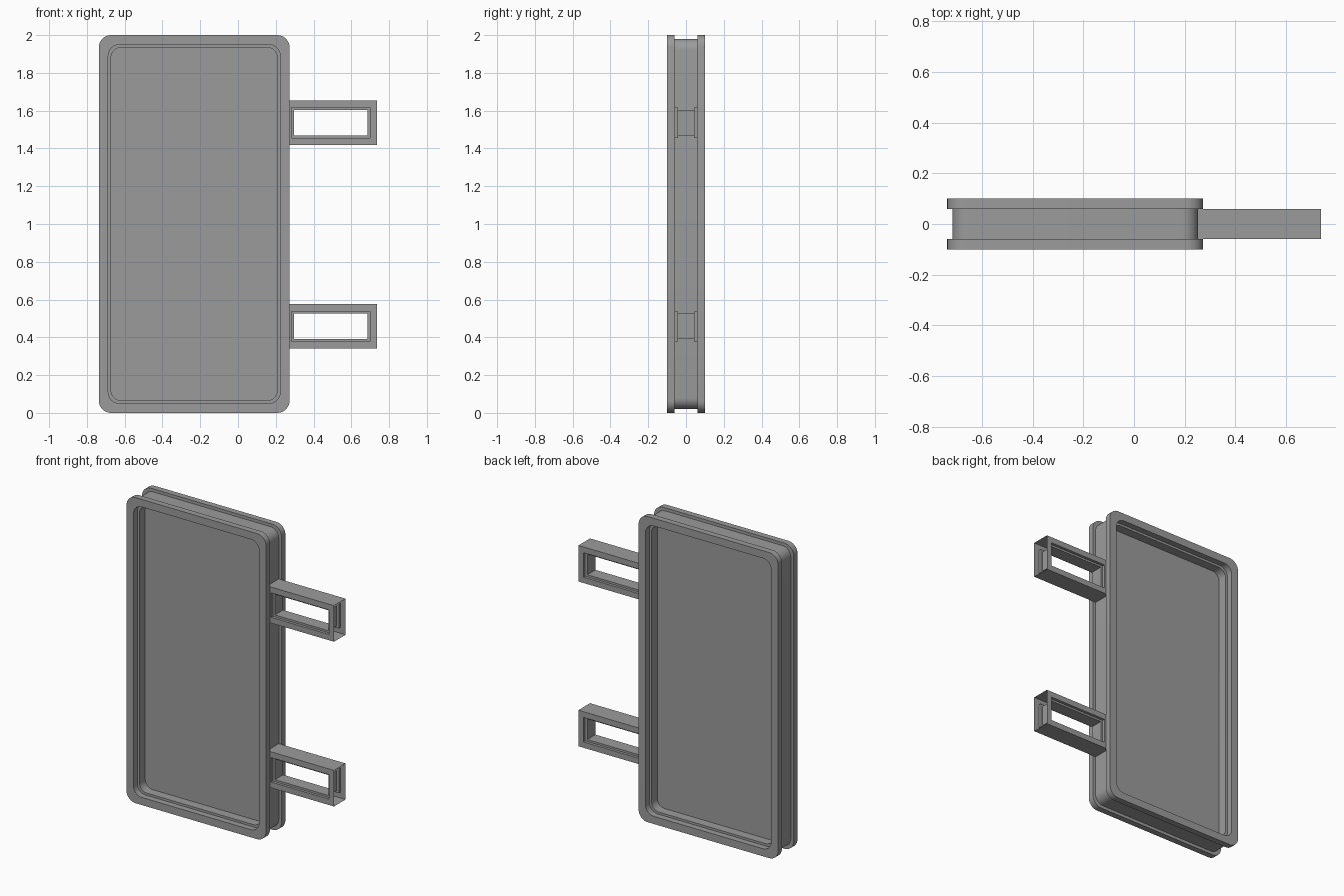
import bpy, bmesh, math

if "Cube" in bpy.data.objects:
    bpy.data.objects.remove(bpy.data.objects["Cube"])

TOP_Z = 2.0

# Dark grey for every part
grey = bpy.data.materials.new("dark_grey")
grey.diffuse_color = (0.33, 0.33, 0.33, 1)
grey.use_nodes = True
grey.node_tree.nodes["Principled BSDF"].inputs["Base Color"].default_value = grey.diffuse_color


def rounded_rect(x0, x1, z0, z1, r, seg):
    """Outline in the XZ plane; r = 0 gives a plain rectangle."""
    if r <= 0:
        return [(x1, z1), (x0, z1), (x0, z0), (x1, z0)]
    pts = []
    corners = [(x1 - r, z1 - r), (x0 + r, z1 - r), (x0 + r, z0 + r), (x1 - r, z0 + r)]
    for i, (cx, cz) in enumerate(corners):
        for k in range(seg + 1):
            a = math.pi / 2 * (i + k / seg)
            pts.append((cx + r * math.cos(a), cz + r * math.sin(a)))
    return pts


def loft_ring(name, loops, drop=None, smooth=False):
    """Closed ring skinned through (outline, y) loops."""
    bm = bmesh.new()
    rows = [[bm.verts.new((x, y, z)) for x, z in outline] for outline, y in loops]
    n = len(rows[0])
    for i, a in enumerate(rows):
        b = rows[(i + 1) % len(rows)]
        for j in range(n):
            k = (j + 1) % n
            bm.faces.new((a[j], a[k], b[k], b[j]))
    bmesh.ops.recalc_face_normals(bm, faces=bm.faces)
    if drop:
        bmesh.ops.delete(bm, geom=[f for f in bm.faces if drop(f)], context='FACES')
    return finish(name, bm, smooth)


def finish(name, bm, smooth=False):
    mesh = bpy.data.meshes.new(name)
    bm.to_mesh(mesh)
    bm.free()
    mesh.materials.append(grey)
    ob = bpy.data.objects.new(name, mesh)
    bpy.context.collection.objects.link(ob)
    if smooth:
        bpy.ops.object.select_all(action='DESELECT')
        ob.select_set(True)
        bpy.context.view_layer.objects.active = ob
        bpy.ops.object.shade_smooth_by_angle(angle=math.radians(35))
    return ob


# Sign frame: two flanges with a groove between, stepped opening inside
def sign_outline(inset, r):
    return rounded_rect(-0.737 + inset, 0.273 - inset, inset, TOP_Z - inset, r, 8)


outer = sign_outline(0, 0.065)
groove = sign_outline(0.02, 0.06)
opening = sign_outline(0.05, 0.06)
inner = sign_outline(0.065, 0.055)
loft_ring("sign_frame", [
    (outer, -0.1), (outer, -0.06), (groove, -0.06), (groove, 0.06),
    (outer, 0.06), (outer, 0.1), (opening, 0.1), (opening, 0.06),
    (inner, 0.06), (inner, -0.06), (opening, -0.06), (opening, -0.1)], smooth=True)

# Thin sign panel in the middle of the frame
bm = bmesh.new()
bm.faces.new([bm.verts.new((x, 0, z)) for x, z in inner])
finish("sign_panel", bm)

# Wall brackets: stepped rectangular frames, left open at both ends
for name, zc in (("upper_bracket", 1.536), ("lower_bracket", 0.458)):
    rim = rounded_rect(0.253, 0.737, zc - 0.118, zc + 0.118, 0, 0)
    hole = rounded_rect(0.282, 0.70, zc - 0.08, zc + 0.08, 0, 0)
    core = rounded_rect(0.297, 0.685, zc - 0.067, zc + 0.067, 0, 0)
    loft_ring(name, [
        (rim, -0.06), (rim, 0.06), (hole, 0.06), (hole, 0.042),
        (core, 0.042), (core, -0.042), (hole, -0.042), (hole, -0.06)],
        drop=lambda f: all(v.co.x > 0.73 for v in f.verts)
        or all(v.co.x < 0.26 for v in f.verts))
